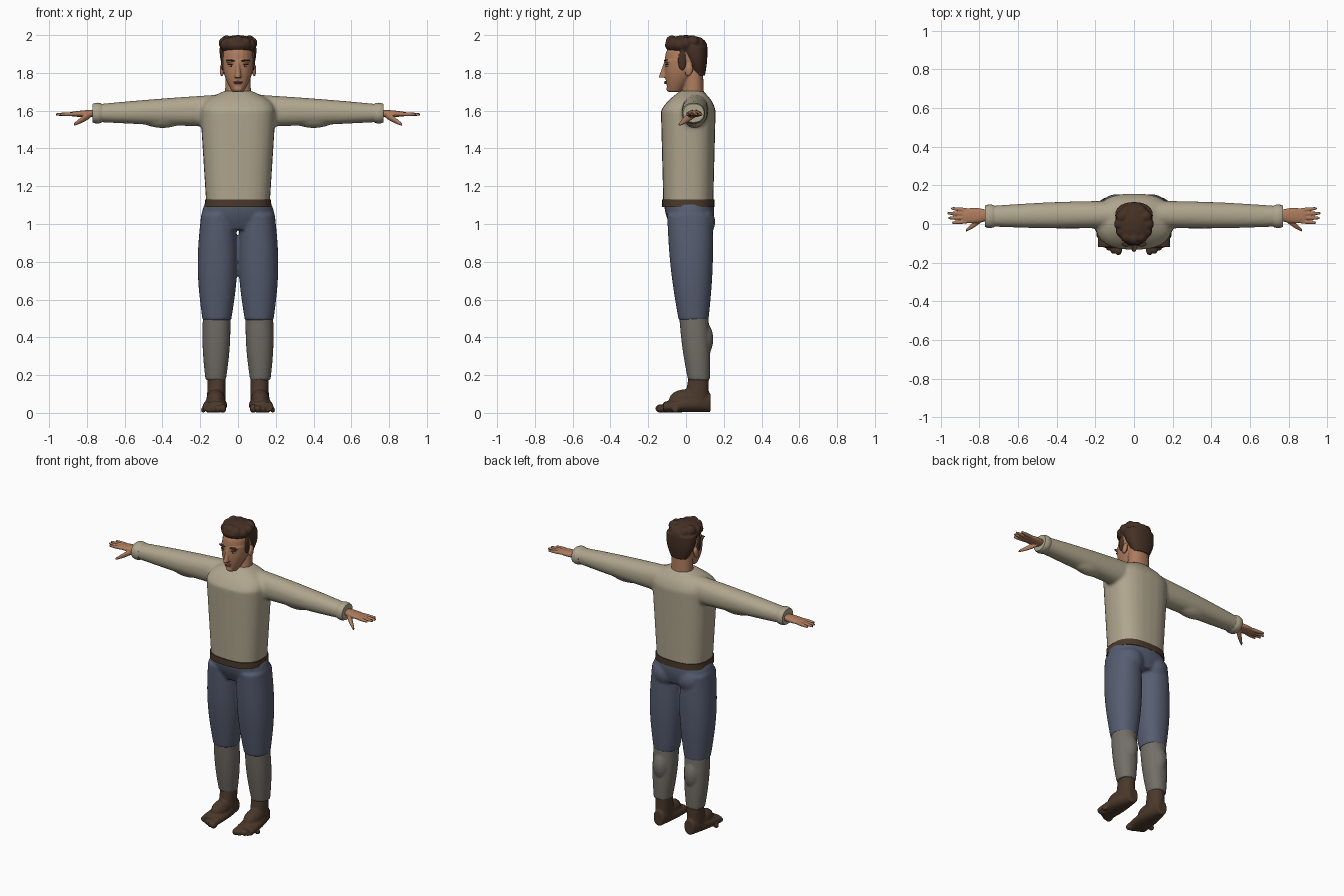
import bpy, bmesh, math
from mathutils import Matrix, Vector

default_cube = bpy.data.objects.get("Cube")
if default_cube:
    bpy.data.objects.remove(default_cube)


def material(name, *rgb):
    mat = bpy.data.materials.new(name)
    mat.use_nodes = True
    color = (*rgb, 1)
    mat.diffuse_color = color
    mat.node_tree.nodes["Principled BSDF"].inputs["Base Color"].default_value = color
    return mat


wool = material("cream wool", .43, .38, .27)
denim = material("slate blue cloth", .095, .11, .165)
wrap = material("grey leg cloth", .17, .155, .135)
leather = material("dark brown leather", .07, .04, .024)
skin = material("tan skin", .42, .2, .11)
hair = material("dark brown hair", .06, .03, .018)
lips = material("muted lips", .28, .1, .07)
white = material("eye white", .5, .46, .4)


def tube(bm, axis, start, end, start_size, end_size, bulge=(0, 0), power=2.2):
    """Tapered tube with cross-sections square to the axis, swelling in the middle."""
    start, end = Vector(start), Vector(end)
    start_size, end_size, bulge = Vector(start_size), Vector(end_size), Vector(bulge)
    steps, sides = 12, 28
    loops = []
    for step in range(steps + 1):
        t = step / steps
        centre = start.lerp(end, t)
        size = start_size.lerp(end_size, t) + bulge * math.sin(math.pi * t)
        loop = []
        for k in range(sides):
            angle = math.tau * k / sides
            c, s = math.cos(angle), math.sin(angle)
            u = size.x * math.copysign(abs(c) ** (2 / power), c)
            v = size.y * math.copysign(abs(s) ** (2 / power), s)
            offset = {"x": (0, u, v), "y": (u, 0, v), "z": (u, v, 0)}[axis]
            loop.append(bm.verts.new(centre + Vector(offset)))
        loops.append(loop)
    for low, high in zip(loops, loops[1:]):
        for k in range(sides):
            n = (k + 1) % sides
            bm.faces.new((low[k], low[n], high[n], high[k]))
    bm.faces.new(loops[0])
    bm.faces.new(loops[-1])


def ball(bm, place, size, turn=0, axis="Y"):
    matrix = Matrix.Translation(place) @ Matrix.Rotation(turn, 4, axis) @ Matrix.Diagonal((*size, 1))
    bmesh.ops.create_uvsphere(bm, u_segments=20, v_segments=12, radius=1, matrix=matrix)


def add_mirror(bm):
    """Copy everything built so far to the other side."""
    copied = bmesh.ops.duplicate(bm, geom=bm.verts[:] + bm.edges[:] + bm.faces[:])
    for item in copied["geom"]:
        if isinstance(item, bmesh.types.BMVert):
            item.co.x *= -1


def finish(name, bm, mat, voxel=0, relax=2):
    """Make an object; a voxel size fuses its overlapping pieces."""
    bmesh.ops.recalc_face_normals(bm, faces=bm.faces)
    mesh = bpy.data.meshes.new(name)
    bm.to_mesh(mesh)
    bm.free()
    mesh.materials.append(mat)
    obj = bpy.data.objects.new(name, mesh)
    bpy.context.collection.objects.link(obj)
    bpy.ops.object.select_all(action="DESELECT")
    obj.select_set(True)
    bpy.context.view_layer.objects.active = obj
    bpy.ops.object.shade_smooth_by_angle(angle=math.radians(45))
    if voxel:
        fuse = obj.modifiers.new("fuse", "REMESH")
        fuse.mode, fuse.voxel_size, fuse.use_smooth_shade = "VOXEL", voxel, True
        soften = obj.modifiers.new("soften", "SMOOTH")
        soften.factor, soften.iterations = .5, relax


def finish_pair(name, bm, mat, voxel=0):
    """Make the left part and its mirrored right twin."""
    twin = bm.copy()
    bmesh.ops.scale(twin, vec=(-1, 1, 1), verts=twin.verts)
    finish("left_" + name, bm, mat, voxel)
    finish("right_" + name, twin, mat, voxel)


# Sweater: sleeves with slack elbows, body, sloping shoulders
bm = bmesh.new()
tube(bm, "x", (.1, .05, 1.6), (.75, .04, 1.587), (.07, .085), (.053, .047), (.006, .003))
ball(bm, (.4, .045, 1.572), (.13, .058, .064))
add_mirror(bm)
tube(bm, "z", (0, .012, 1.1), (0, .012, 1.6), (.168, .132), (.2, .145), power=2.6)
tube(bm, "z", (0, .012, 1.6), (0, .03, 1.705), (.2, .145), (.07, .06), (.035, .012), power=2.6)
finish("sweater", bm, wool, .01, 5)

# Folded cuffs
bm = bmesh.new()
tube(bm, "x", (.72, .04, 1.587), (.77, .04, 1.587), (.055, .049), (.055, .049), (.006, .006))
finish_pair("cuff", bm, wool)

# Belt
bm = bmesh.new()
tube(bm, "z", (0, .012, 1.09), (0, .012, 1.13), (.177, .138), (.175, .138), power=2.6)
finish("belt", bm, leather)

# Trousers: thighs, seat and pelvis
bm = bmesh.new()
tube(bm, "z", (.105, .02, 1.05), (.112, .04, .49), (.09, .12), (.076, .079), (.022, .012))
ball(bm, (.09, .07, 1.01), (.09, .085, .09))
add_mirror(bm)
tube(bm, "z", (0, .015, 1.11), (0, .03, .97), (.175, .132), (.17, .1), (.02, .01))
finish("trousers", bm, denim, .009, 4)

# Lower legs with calves
bm = bmesh.new()
tube(bm, "z", (.113, .041, .51), (.118, .068, .175), (.073, .077), (.054, .058), (.008, .006))
ball(bm, (.113, .08, .39), (.055, .065, .1))
finish_pair("lower_leg", bm, wrap, .007)

# Feet: sole, ankle, instep and toes
bm = bmesh.new()
tube(bm, "y", (.112, .13, .055), (.126, -.12, .03), (.035, .05), (.062, .028), (.012, 0))
tube(bm, "z", (.113, .068, .2), (.115, .055, .05), (.047, .053), (.05, .065))
ball(bm, (.118, 0, .07), (.05, .09, .055))
for i in range(5):
    r = .023 - i * .002
    ball(bm, (.08 + i * .026, -.135 + .005 * i * i, r), (r * .8, r * 1.2, r))
finish_pair("foot", bm, leather, .006)

# Hands: palm, fanned fingers and thumb
bm = bmesh.new()
tube(bm, "x", (.75, .045, 1.585), (.885, .042, 1.582), (.025, .019), (.034, .011), (.01, .003))
for i, reach in enumerate((.94, .96, .965, .945)):
    tube(bm, "x", (.86, .014 + i * .019, 1.582), (reach, .006 + i * .025, 1.58),
         (.01, .01), (.006, .006), (.002, .002))
tube(bm, "x", (.785, .03, 1.576), (.868, -.033, 1.527), (.018, .017), (.007, .007), (.004, .004))
finish_pair("hand", bm, skin, .0035)

# Head: ears, brow ridges, skull, face, neck, nose and chin
bm = bmesh.new()
ball(bm, (.034, -.096, 1.862), (.032, .016, .009))
ball(bm, (.086, .016, 1.815), (.011, .021, .034), -.25, "X")
add_mirror(bm)
ball(bm, (0, -.004, 1.88), (.084, .107, .1))
tube(bm, "z", (0, -.06, 1.7), (0, -.004, 1.87), (.03, .035), (.084, .108), (.014, .007))
tube(bm, "z", (0, .036, 1.66), (0, .045, 1.83), (.07, .06), (.064, .044))
tube(bm, "z", (0, -.115, 1.775), (0, -.1, 1.86), (.018, .03), (.009, .016))
ball(bm, (0, -.09, 1.715), (.022, .014, .016))
finish("head", bm, skin, .005)

# Mouth
bm = bmesh.new()
for z, width in ((1.752, .025), (1.745, .02)):
    ball(bm, (0, -.107, z), (width, .01, .004))
finish("mouth", bm, lips)

# Eyes, then irises with lashes and brows
bm = bmesh.new()
ball(bm, (.035, -.096, 1.838), (.015, .01, .007))
finish_pair("eye", bm, white)
bm = bmesh.new()
ball(bm, (.035, -.104, 1.838), (.006, .004, .006))
ball(bm, (.036, -.099, 1.845), (.019, .011, .003))
ball(bm, (.038, -.105, 1.866), (.027, .011, .005), -.12)
finish_pair("brow_and_lashes", bm, hair)

# Hair: sideburns, back, top and a ring of wavy locks
bm = bmesh.new()
ball(bm, (.08, -.02, 1.865), (.01, .024, .055))
add_mirror(bm)
tube(bm, "z", (0, .07, 1.785), (0, .04, 1.94), (.055, .03), (.097, .073), (.015, .005))
ball(bm, (0, 0, 1.947), (.096, .112, .053))
locks = 12
for i in range(locks):
    angle = math.tau * i / locks
    lift = .008 * math.sin(3 * angle)
    ball(bm, (.07 * math.cos(angle), .075 * math.sin(angle), 1.957 + lift), (.033, .033, .033))
finish("hair", bm, hair, .0055)
